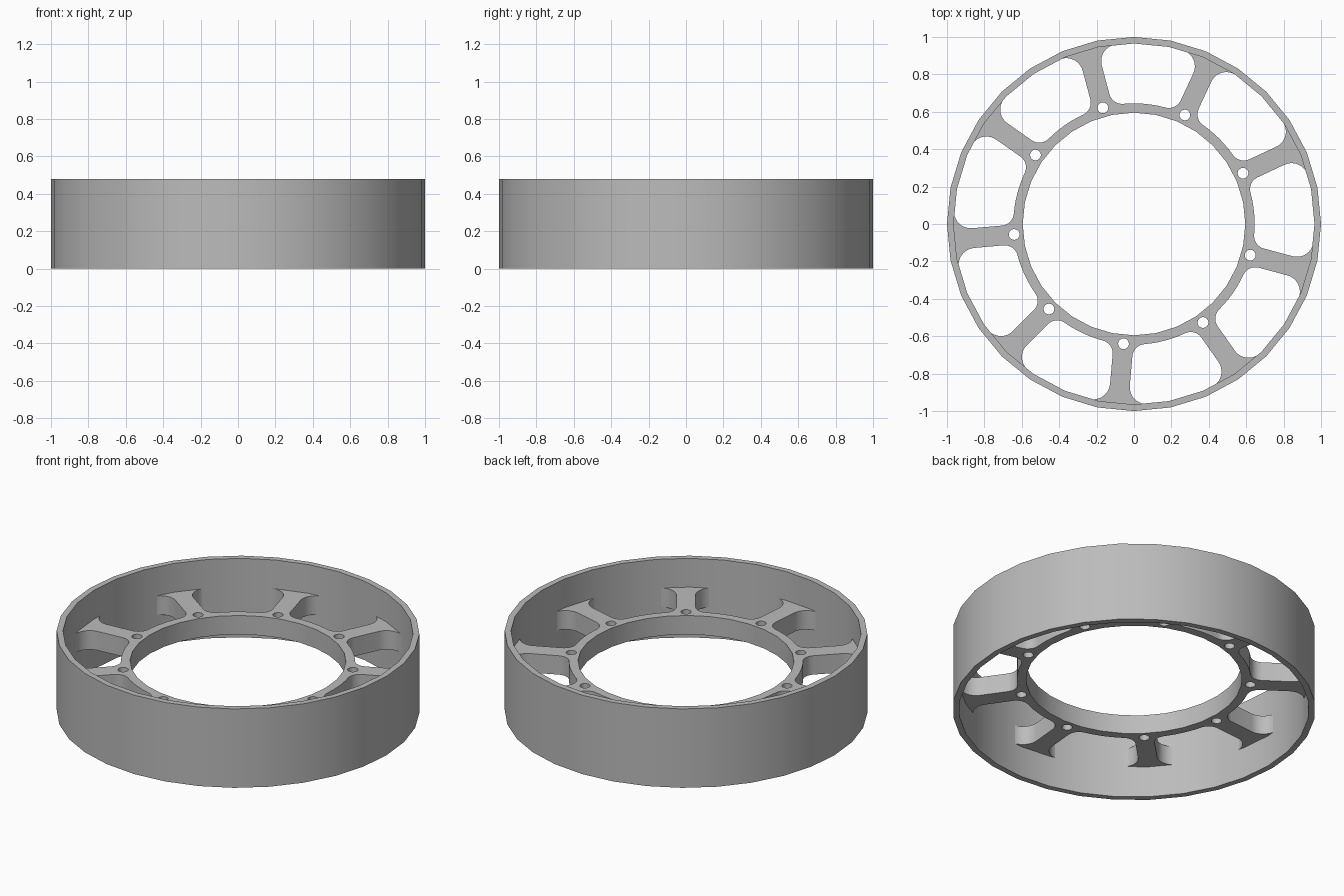
import bpy
import bmesh
from math import sin, cos, pi, radians, sqrt, atan2
from mathutils import Matrix, Vector

cube = bpy.data.objects.get("Cube")
if cube:
    bpy.data.objects.remove(cube, do_unlink=True)

metal = bpy.data.materials.new("grey metal")
metal.use_nodes = True
metal.diffuse_color = (0.5, 0.5, 0.5, 1)
metal.node_tree.nodes["Principled BSDF"].inputs["Base Color"].default_value = (0.5, 0.5, 0.5, 1)

RIM_INNER = 0.965
HUB_INNER = 0.595
HUB_OUTER = 0.645
SPOKES = 9
FIRST_ANGLE = radians(25)


def polar(r, a):
    return Vector((r * cos(a), r * sin(a)))


def arc(centre, r, start, end, steps):
    return [centre + polar(r, start + (end - start) * i / steps) for i in range(steps + 1)]


def circle(centre, r, sides):
    return arc(centre, r, 0, 2 * pi, sides)[:-1]


def slab(name, loops, bottom, top):
    """Fill flat outlines (the inner ones become holes) and extrude them upward."""
    bm = bmesh.new()
    edges = []
    for loop in loops:
        verts = [bm.verts.new((p.x, p.y, bottom)) for p in loop]
        edges += [bm.edges.new((v, verts[i - 1])) for i, v in enumerate(verts)]
    bmesh.ops.triangle_fill(bm, edges=edges, use_beauty=True, normal=(0, 0, 1))
    extruded = bmesh.ops.extrude_face_region(bm, geom=bm.faces[:], use_keep_orig=True)
    raised = [g for g in extruded["geom"] if isinstance(g, bmesh.types.BMVert)]
    bmesh.ops.translate(bm, verts=raised, vec=(0, 0, top - bottom))
    bmesh.ops.recalc_face_normals(bm, faces=bm.faces[:])
    mesh = bpy.data.meshes.new(name)
    bm.to_mesh(mesh)
    bm.free()
    mesh.materials.append(metal)
    obj = bpy.data.objects.new(name, mesh)
    bpy.context.collection.objects.link(obj)
    bpy.ops.object.select_all(action='DESELECT')
    obj.select_set(True)
    bpy.context.view_layer.objects.active = obj
    bpy.ops.object.shade_smooth_by_angle(angle=radians(35))
    return obj


def spoke_side(half_width, inner_fillet, outer_fillet):
    """One side of a spoke along +x, from the hub fillet to the flared tip."""
    y = half_width + inner_fillet
    c = Vector((sqrt((HUB_OUTER + inner_fillet) ** 2 - y * y), y))
    side = arc(c, inner_fillet, atan2(c.y, c.x) - pi, -pi / 2, 8)
    y = half_width + outer_fillet
    c = Vector((sqrt((RIM_INNER - outer_fillet) ** 2 - y * y), y))
    tip = atan2(c.y, c.x)
    side += arc(c, outer_fillet, -pi / 2, tip, 10)
    # Seat the end of the spoke inside the rim
    side.append(polar(0.98, tip))
    return side


# Outer rim band
origin = Vector((0, 0))
slab("outer_rim", [circle(origin, 1, 32), circle(origin, RIM_INNER, 32)], 0, 0.48)

# Hub ring with flared spokes and bolt holes
side = spoke_side(0.053, 0.07, 0.09)
spoke = [Vector((p.x, -p.y)) for p in side] + [Vector((0.98, 0))] + side[::-1]
pitch = 2 * pi / SPOKES
spoke += [polar(HUB_OUTER, pitch * f) for f in (0.33, 0.42, 0.5, 0.58, 0.67)]
outline, bolts = [], []
for k in range(SPOKES):
    angle = FIRST_ANGLE + k * pitch
    turn = Matrix.Rotation(angle, 2)
    outline += [turn @ p for p in spoke]
    bolts.append(circle(polar(HUB_INNER + 0.048, angle), 0.029, 16))
slab("spoked_hub", [outline, circle(origin, HUB_INNER, 32)] + bolts, 0.19, 0.305)
